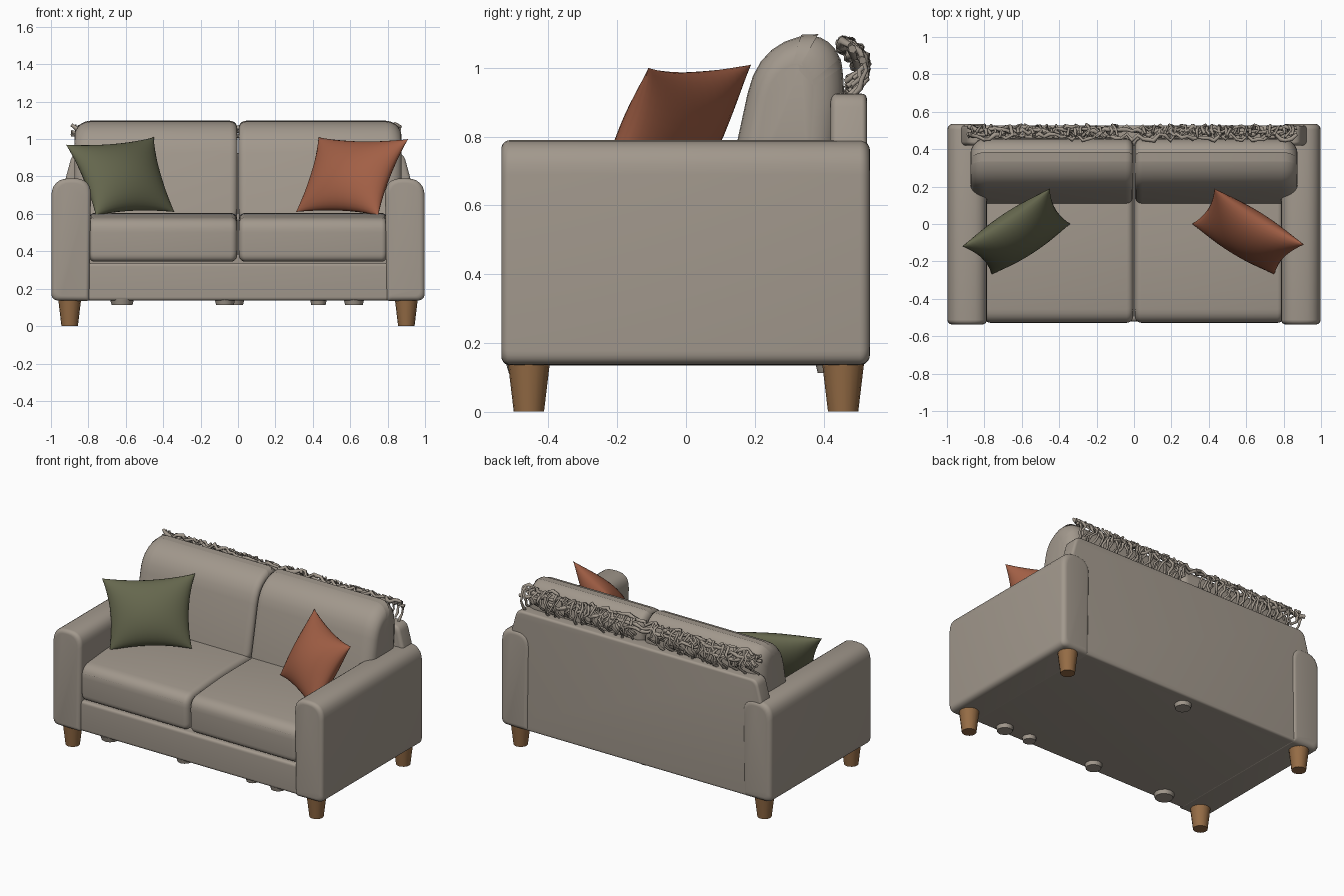
import bpy, bmesh, math, random
from mathutils import Vector

if "Cube" in bpy.data.objects:
    bpy.data.objects.remove(bpy.data.objects["Cube"])
random.seed(4)


def material(name, rgb):
    m = bpy.data.materials.new(name)
    m.diffuse_color = (*rgb, 1)
    m.use_nodes = True
    m.node_tree.nodes["Principled BSDF"].inputs["Base Color"].default_value = m.diffuse_color
    return m


FABRIC = material("beige fabric", (0.36, 0.315, 0.265))
GREEN = material("green fabric", (0.13, 0.135, 0.075))
RED = material("rust fabric", (0.36, 0.115, 0.06))
WOOD = material("wood", (0.30, 0.15, 0.06))


def finish(bm, name, mat, angle=40):
    bmesh.ops.remove_doubles(bm, verts=bm.verts, dist=1e-5)
    bmesh.ops.recalc_face_normals(bm, faces=bm.faces)
    me = bpy.data.meshes.new(name)
    bm.to_mesh(me)
    bm.free()
    ob = bpy.data.objects.new(name, me)
    bpy.context.collection.objects.link(ob)
    me.materials.append(mat)
    bpy.ops.object.select_all(action='DESELECT')
    ob.select_set(True)
    bpy.context.view_layer.objects.active = ob
    bpy.ops.object.shade_smooth_by_angle(angle=math.radians(angle))
    return ob


def rounded(corners, seg=6):
    """Outline from (a, b, radius) corners, each softened by a small curve."""
    out = []
    n = len(corners)
    for i, (a, b, r) in enumerate(corners):
        p = Vector((a, b))
        d0 = (Vector(corners[i - 1][:2]) - p).normalized() * r
        d1 = (Vector(corners[(i + 1) % n][:2]) - p).normalized() * r
        for k in range(seg + 1):
            t = k / seg
            out.append(p + d0 * (1 - t) ** 2 + d1 * t ** 2)
    return out


def loft(name, corners, axis, a, b, r0, r1, mat=FABRIC, side=1):
    """Extrude an outline along x or y from a to b with rounded ends."""
    prof = rounded(corners)
    lo = Vector((min(p.x for p in prof), min(p.y for p in prof)))
    hi = Vector((max(p.x for p in prof), max(p.y for p in prof)))
    c, h = (lo + hi) / 2, (hi - lo) / 2
    seg = 5
    secs = []
    for k in range(seg + 1):
        t = math.pi / 2 * k / seg
        secs.append((a + r0 * (1 - math.cos(t)), r0 * (1 - math.sin(t))))
    for k in range(seg, -1, -1):
        t = math.pi / 2 * k / seg
        secs.append((b - r1 * (1 - math.cos(t)), r1 * (1 - math.sin(t))))
    bm = bmesh.new()
    rings = []
    for w, inset in secs:
        ring = []
        for p in prof:
            u = c.x + (p.x - c.x) * (1 - inset / h.x)
            v = c.y + (p.y - c.y) * (1 - inset / h.y)
            co = (w, u, v) if axis == 'x' else (u, w, v)
            ring.append(bm.verts.new((co[0] * side, co[1], co[2])))
        rings.append(ring)
    for q, r in zip(rings, rings[1:]):
        for i in range(len(q)):
            j = (i + 1) % len(q)
            bm.faces.new((q[i], q[j], r[j], r[i]))
    bm.faces.new(rings[0])
    bm.faces.new(rings[-1])
    return finish(bm, name, mat)


def cone(name, x, y, z0, z1, r0, r1, mat, sides=16):
    bm = bmesh.new()
    bmesh.ops.create_cone(bm, cap_ends=True, segments=sides, radius1=r0, radius2=r1, depth=z1 - z0)
    bmesh.ops.translate(bm, verts=bm.verts, vec=(x, y, (z0 + z1) / 2))
    return finish(bm, name, mat)


def tubes(name, paths, radius, mat=FABRIC):
    cu = bpy.data.curves.new(name, 'CURVE')
    cu.dimensions = '3D'
    cu.bevel_depth = radius
    cu.bevel_resolution = 1
    cu.use_fill_caps = True
    for path in paths:
        sp = cu.splines.new('POLY')
        sp.points.add(len(path) - 1)
        for pt, co in zip(sp.points, path):
            pt.co = (*co, 1)
            pt.radius = random.uniform(0.7, 1.3)
    cu.materials.append(mat)
    ob = bpy.data.objects.new(name, cu)
    bpy.context.collection.objects.link(ob)
    bpy.ops.object.select_all(action='DESELECT')
    ob.select_set(True)
    bpy.context.view_layer.objects.active = ob
    bpy.ops.object.convert(target='MESH')


def pillow(name, tl, tr, br, bl, h, mat, n=18):
    """Puffed square between four corners, edges drawn inward."""
    tl, tr, br, bl = map(Vector, (tl, tr, br, bl))
    normal = (tr - bl).cross(tl - br).normalized()
    bm = bmesh.new()
    for s in (1, -1):
        g = []
        for i in range(n + 1):
            row = []
            for j in range(n + 1):
                u = math.sin(math.pi / 2 * (2 * i / n - 1))
                v = math.sin(math.pi / 2 * (2 * j / n - 1))
                uu = u * (1 - 0.11 * (1 - v * v))
                vv = v * (1 - 0.11 * (1 - u * u))
                p = bl.lerp(br, (uu + 1) / 2).lerp(tl.lerp(tr, (uu + 1) / 2), (vv + 1) / 2)
                puff = max(0, (1 - u * u) * (1 - v * v)) ** 0.55 * h
                row.append(bm.verts.new(p + normal * puff * s))
            g.append(row)
        for i in range(n):
            for j in range(n):
                bm.faces.new((g[i][j], g[i + 1][j], g[i + 1][j + 1], g[i][j + 1]))
    return finish(bm, name, mat, 60)


# Base and back frame
loft("base", [(-0.52, 0.137, 0.02), (-0.52, 0.338, 0.02), (0.5, 0.338, 0.02), (0.5, 0.137, 0.02)],
     'x', -0.83, 0.83, 0.01, 0.01)
loft("back_frame", [(-0.93, 0.137, 0.02), (-0.93, 0.76, 0.05), (-0.885, 0.925, 0.04),
                    (0.885, 0.925, 0.04), (0.93, 0.76, 0.05), (0.93, 0.137, 0.02)],
     'y', 0.42, 0.526, 0.02, 0.015)

# Profiles shared by the left and right halves
arm = [(0.795, 0.135, 0.015), (0.785, 0.79, 0.09), (0.998, 0.79, 0.1), (0.998, 0.137, 0.04)]
seat = [(-0.525, 0.345, 0.04), (-0.53, 0.575, 0.075), (-0.2, 0.605, 0.15), (0.22, 0.605, 0.04), (0.22, 0.345, 0.03)]
back = [(0.10, 0.56, 0.05), (0.215, 1.092, 0.17), (0.435, 1.1, 0.1), (0.465, 0.95, 0.08), (0.42, 0.56, 0.03)]
for s, tag in ((-1, "left"), (1, "right")):
    loft(tag + "_arm", arm, 'y', -0.537, 0.535, 0.025, 0.03, side=s)
    loft(tag + "_seat_cushion", seat, 'x', 0.004, 0.797, 0.035, 0.03, side=s)
    loft(tag + "_back_cushion", back, 'x', 0.004, 0.875, 0.04, 0.085, side=s)
    # Seam along the cushion front
    tubes(tag + "_seat_seam", [[(s * x, -0.52, 0.53) for x in (0.04, 0.4, 0.765)]], 0.006)
    # Tapered wooden legs
    for y, end in ((-0.457, "front"), (0.457, "back")):
        cone(f"{end}_{tag}_leg", s * 0.9, y, 0, 0.15, 0.044, 0.062, WOOD)

# Small glides under the base
for i, (x, y, r) in enumerate([(-0.62, -0.46, 0.065), (-0.07, -0.46, 0.055), (0.43, -0.46, 0.045),
                               (0.62, -0.46, 0.055), (-0.02, 0.43, 0.055)]):
    cone(f"base_glide_{i + 1}", x, y, 0.112, 0.145, r * 0.85, r, FABRIC, 12)

# Scatter pillows
pillow("green_pillow", (-0.92, -0.12, 0.97), (-0.45, 0.19, 1.01), (-0.34, 0.0, 0.61), (-0.76, -0.27, 0.59), 0.105, GREEN)
pillow("rust_pillow", (0.43, 0.19, 1.01), (0.91, -0.11, 1.0), (0.75, -0.27, 0.59), (0.31, 0.0, 0.61), 0.105, RED)

# Ragged fringe behind the back cushions
R = random.uniform
cords = []
for z, y in ((1.065, 0.465), (1.045, 0.49), (1.02, 0.505)):
    cords.append([(-0.89 + 1.76 * k / 60, y + R(-0.02, 0.02), z + R(-0.018, 0.018)) for k in range(61)])
strands = []
for k in range(62):
    x = -0.86 + 1.71 * k / 61
    if abs(x + 0.03) < 0.06:
        continue
    bottom = R(0.91, 0.97)
    strands.append([(x + R(-0.018, 0.018), 0.475 + 0.045 * math.sin(math.pi * t / 6) + R(-0.012, 0.012),
                     1.075 + (bottom - 1.075) * t / 6) for t in range(7)])
tubes("fringe_cords", cords, 0.011)
tubes("fringe_strands", strands, 0.008)
